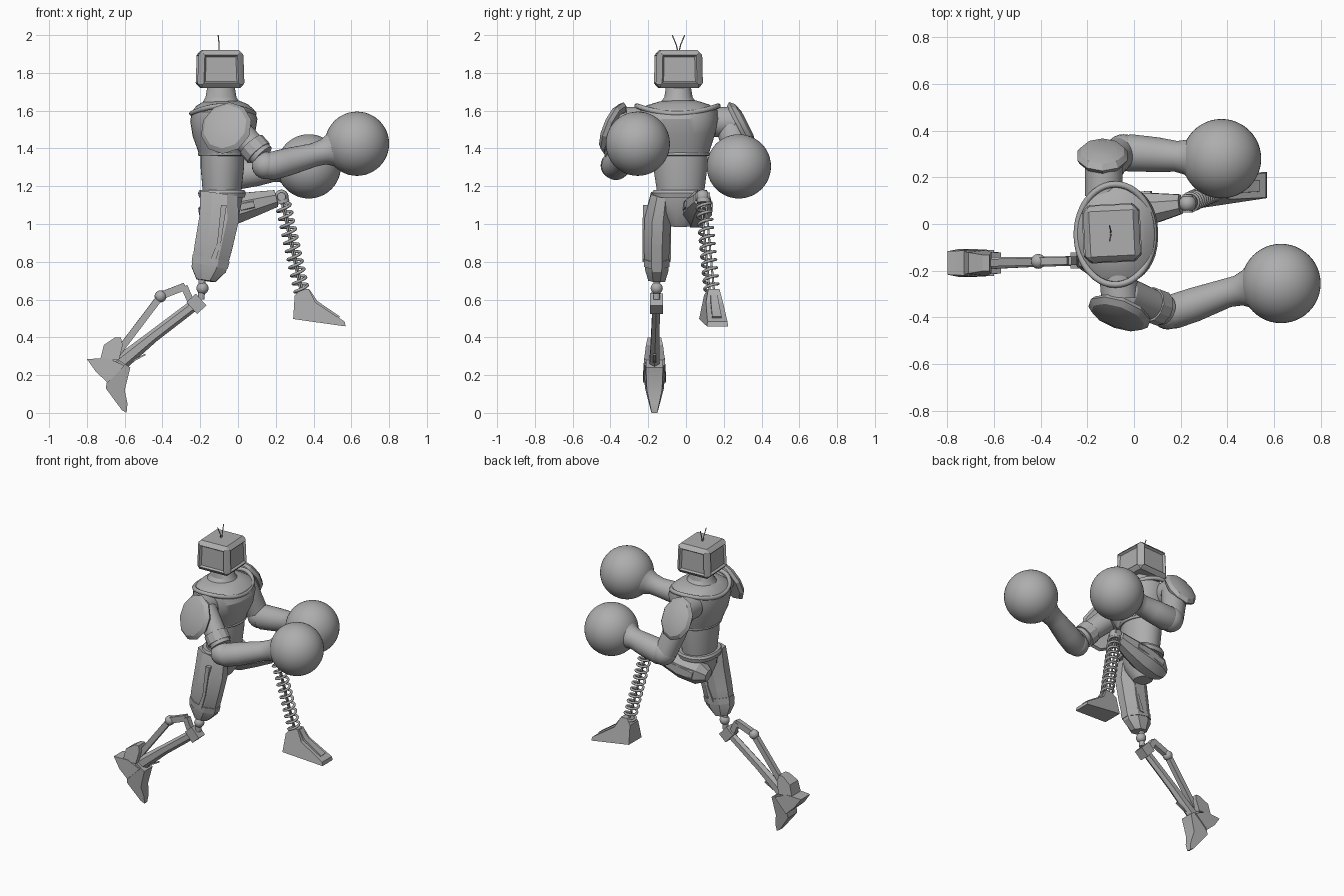
import bpy, bmesh, math
from mathutils import Vector, Matrix

cube = bpy.data.objects.get("Cube")
if cube:
    bpy.data.objects.remove(cube)

grey = bpy.data.materials.new("plain_grey")
grey.use_nodes = True
tone = (.42, .42, .42, 1)
grey.diffuse_color = tone
for node in grey.node_tree.nodes:
    if node.type == 'BSDF_PRINCIPLED':
        node.inputs["Base Color"].default_value = tone
parts = []


def finish(name, bm):
    """Turn a bmesh into a named object with the shared material."""
    bmesh.ops.recalc_face_normals(bm, faces=bm.faces)
    mesh = bpy.data.meshes.new(name)
    bm.to_mesh(mesh)
    bm.free()
    mesh.materials.append(grey)
    obj = bpy.data.objects.new(name, mesh)
    bpy.context.collection.objects.link(obj)
    parts.append(obj)
    return obj


def skin(bm, rings):
    """Bridge equal-sized vertex rings and cap both ends."""
    rings = [[bm.verts.new(p) for p in ring] for ring in rings]
    n = len(rings[0])
    for a, b in zip(rings, rings[1:]):
        for i in range(n):
            j = (i + 1) % n
            bm.faces.new((a[i], a[j], b[j], b[i]))
    bm.faces.new(rings[0])
    bm.faces.new(rings[-1])


def loft(name, stations, sides=32, power=1):
    """Stations are (x, y, z, half width, half height) along a limb."""
    d = (Vector(stations[-1][:3]) - Vector(stations[0][:3])).normalized()
    up = Vector((0, 1, 0)) if abs(d.z) > .8 else Vector((0, 0, 1))
    u = d.cross(up).normalized()
    v = u.cross(d)
    grow = 1 / math.cos(math.pi / sides)
    rings = []
    for x, y, z, *size in stations:
        w, h = size[0], size[-1]
        ring = []
        for i in range(sides):
            a = math.tau * (i + .5) / sides
            c, s = math.cos(a), math.sin(a)
            c = math.copysign(abs(c) ** power, c) * w * grow
            s = math.copysign(abs(s) ** power, s) * h * grow
            ring.append(Vector((x, y, z)) + u * c + v * s)
        rings.append(ring)
    bm = bmesh.new()
    skin(bm, rings)
    return finish(name, bm)


def beam(name, p, q, w, h=None, sides=4):
    h = h or w
    return loft(name, [(*p, w, h), (*q, w, h)], sides)


def ball(name, centre, r, segments=24):
    bm = bmesh.new()
    bmesh.ops.create_uvsphere(bm, u_segments=segments, v_segments=segments // 2,
                              radius=r, matrix=Matrix.Translation(centre))
    return finish(name, bm)


def profile(name, points, y, slant=0):
    """Side outline of (x, z, half thickness) points, spread across y."""
    bm = bmesh.new()
    skin(bm, [[(x, y + slant * x + side * half, z) for x, z, half in points]
              for side in (-1, 1)])
    return finish(name, bm)


def wire(name, points, r, closed=False):
    curve = bpy.data.curves.new(name, 'CURVE')
    curve.dimensions = '3D'
    curve.bevel_depth = r
    curve.bevel_resolution = 2
    curve.use_fill_caps = True
    spline = curve.splines.new('POLY')
    spline.points.add(len(points) - 1)
    for target, p in zip(spline.points, points):
        target.co = (*p, 1)
    spline.use_cyclic_u = closed
    curve.materials.append(grey)
    obj = bpy.data.objects.new(name, curve)
    bpy.context.collection.objects.link(obj)


# Boxy head with sunken side panels
bm = bmesh.new()
bmesh.ops.create_cube(bm, size=1, matrix=Matrix.Diagonal((.225, .23, .2, 1)))
for vert in bm.verts:
    if vert.co.z < 0:
        vert.co.x *= 1.06
        vert.co.y *= 1.04
bmesh.ops.bevel(bm, geom=bm.edges[:], offset=.018, segments=1, affect='EDGES')
panels = [f for f in bm.faces if f.calc_area() > .02 and abs(f.normal.z) < .5]
bmesh.ops.inset_individual(bm, faces=panels, thickness=.012, depth=.006)
bmesh.ops.inset_individual(bm, faces=panels, thickness=.012, depth=-.014)
head = finish("head", bm)
head.location = (-.095, -.04, 1.82)
head.rotation_euler.z = .05
for side in (-1, 1):
    wire("antenna", [(-.1, -.04, 1.9), (-.1, -.04 + side * .012, 1.95),
                     (-.105, -.04 + side * .033, 2)], .003)

# Neck, chest, waist and pelvis
loft("neck", [(-.09, -.04, 1.6, .12, .13), (-.09, -.04, 1.64, .1, .1),
              (-.09, -.04, 1.67, .082, .075), (-.09, -.04, 1.74, .07, .064)])
loft("chest", [(-.09, -.04, 1.65, .095, .1), (-.085, -.045, 1.63, .135, .165),
               (-.08, -.045, 1.6, .165, .21), (-.075, -.045, 1.55, .178, .215),
               (-.075, -.042, 1.47, .165, .195), (-.08, -.035, 1.4, .135, .165),
               (-.08, -.035, 1.365, .125, .155)], 40, .9)
loft("waist", [(-.083, -.03, 1.38, .115, .145), (-.083, -.03, 1.3, .115, .143),
               (-.085, -.028, 1.17, .102, .125)], 40)
loft("belt", [(-.085, -.03, 1.18, .118, .14), (-.085, -.03, 1.165, .127, .147),
              (-.085, -.03, 1.14, .12, .142)], 24, .85)
loft("pelvis", [(-.085, -.03, 1.15, .11, .13), (-.09, -.03, 1.07, .1, .11),
                (-.1, -.03, .99, .06, .06)], 12)
rim = [math.tau * i / 48 for i in range(48)]
wire("collar", [(-.08 + .165 * math.cos(a), -.045 + .215 * math.sin(a),
                 1.585 + .04 * math.sin(a) ** 2) for a in rim], .014, True)
wire("chest_rim", [(-.08 + .124 * math.cos(a), -.035 + .154 * math.sin(a), 1.37)
                   for a in rim], .009, True)


def guard(name, centre, normal, w, h):
    """Faceted shoulder shell facing outwards."""
    n = Vector(normal).normalized()
    steps = ((-.012, .9), (.008, 1), (.03, .85), (.045, .5))
    loft(name, [(*(Vector(centre) + n * t), w * k, h * k) for t, k in steps], 10)


# Right arm, reaching forward
beam("right_shoulder", (-.07, -.2, 1.54), (-.06, -.32, 1.54), .08, sides=28)
beam("right_shoulder_hub", (-.06, -.3, 1.54), (-.058, -.335, 1.54), .05, sides=20)
loft("right_upper_arm", [(-.07, -.29, 1.56, .05), (-.04, -.3, 1.53, .075),
                         (.06, -.34, 1.43, .068), (.13, -.37, 1.36, .065)])
loft("right_elbow_cuff", [(.07, -.345, 1.42, .075), (.11, -.36, 1.375, .075)], 12)
ball("right_elbow", (.145, -.38, 1.31), .072)
loft("right_forearm", [(.13, -.39, 1.3, .06), (.17, -.375, 1.305, .074),
                       (.26, -.345, 1.328, .073), (.4, -.295, 1.365, .062),
                       (.45, -.285, 1.38, .066), (.49, -.28, 1.39, .085),
                       (.53, -.275, 1.4, .12)])
ball("right_glove", (.63, -.255, 1.425), .17, 48)
guard("right_shoulder_guard", (-.06, -.375, 1.505), (-.3, -.85, .36), .135, .14)

# Left arm, upper arm hanging and forearm level
beam("left_shoulder", (-.13, .12, 1.54), (-.13, .26, 1.54), .08, sides=28)
beam("left_shoulder_hub", (-.13, .25, 1.54), (-.13, .28, 1.54), .05, sides=20)
loft("left_upper_arm", [(-.13, .22, 1.58, .05), (-.13, .23, 1.53, .078),
                        (-.1, .27, 1.4, .075), (-.06, .305, 1.27, .07)])
ball("left_elbow", (-.045, .305, 1.262), .08)
loft("left_forearm", [(-.06, .31, 1.255, .06), (-.02, .305, 1.26, .08),
                      (.1, .297, 1.275, .074), (.18, .29, 1.288, .066),
                      (.22, .287, 1.294, .074), (.27, .283, 1.3, .11)])
ball("left_glove", (.375, .28, 1.305), .17, 48)
guard("left_shoulder_guard", (-.135, .285, 1.515), (0, .88, .45), .108, .135)

# Right leg, pushing off behind
loft("right_thigh", [(-.1, -.13, 1.16, .1, .055), (-.1, -.15, 1.03, .105, .07),
                     (-.13, -.155, .88, .1, .068), (-.155, -.155, .76, .092, .062),
                     (-.17, -.155, .7, .05, .045)], 8)
loft("right_thigh_band", [(-.142, -.155, .82, .1, .069),
                          (-.15, -.155, .78, .097, .067)], 8)
profile("right_thigh_strip", [(-.09, 1.1, .073), (-.06, 1.1, .073), (-.09, .9, .076),
                              (-.12, .8, .074), (-.15, .8, .074), (-.11, .9, .076)],
        -.155)
ball("right_knee", (-.188, -.155, .66), .032)
beam("right_knee_pin", (-.19, -.155, .72), (-.195, -.155, .6), .018, sides=12)
beam("right_knee_block", (-.195, -.157, .6), (-.245, -.157, .555), .034, .042)
loft("right_shin", [(-.22, -.157, .58, .02, .026), (-.45, -.163, .405, .022, .028),
                    (-.64, -.168, .25, .026, .038)], 6)
beam("right_link_upper", (-.25, -.157, .59), (-.285, -.157, .67), .018)
beam("right_link_top", (-.28, -.157, .67), (-.41, -.16, .62), .016, .02)
ball("right_link_joint", (-.41, -.16, .617), .032, 16)
beam("right_link_rear", (-.41, -.16, .617), (-.65, -.167, .3), .016, .018)
foot_y = -.167
profile("right_ankle", [(-.65, .4, .035), (-.62, .4, .035), (-.61, .36, .045),
                        (-.63, .28, .055), (-.73, .28, .05), (-.71, .36, .045)], foot_y)
profile("right_heel", [(-.8, .285, .05), (-.69, .29, .055), (-.6, .25, .055),
                       (-.69, .16, .06), (-.75, .215, .06)], foot_y)
profile("right_toe", [(-.63, .28, .045), (-.57, .24, .045), (-.6, .12, .04),
                      (-.585, .05, .025), (-.59, 0, .015), (-.615, .015, .02),
                      (-.7, .13, .05), (-.69, .19, .055)], foot_y)
beam("right_spur", (-.62, foot_y, .24), (-.49, foot_y, .31), .008, .004)

# Left leg, raised thigh with a coil below the knee
loft("left_thigh", [(-.2, .04, 1.045, .04, .04), (-.14, .05, 1.06, .07, .08),
                    (-.02, .06, 1.08, .078, .08), (.1, .07, 1.11, .062, .062),
                    (.2, .085, 1.135, .042, .045)], 8)
loft("left_thigh_panel", [(-.13, .05, 1.06, .082, .05), (.08, .068, 1.105, .074, .035)], 8)
ball("left_knee", (.23, .088, 1.145), .037)
beam("left_knee_pin", (.23, .05, 1.145), (.23, .126, 1.145), .022, sides=16)
top, bottom = Vector((.238, .093, 1.11)), Vector((.338, .137, .64))
turn = (bottom - top).to_track_quat('Z', 'Y')
turns, steps = 11, 18
coil = []
for i in range(turns * steps + 1):
    a = math.tau * i / steps
    offset = turn @ Vector((.037 * math.cos(a), .037 * math.sin(a), 0))
    coil.append(top.lerp(bottom, i / (turns * steps)) + offset)
wire("left_coil", coil, .008)
for side in (-1, 1):
    shift = turn @ Vector((side * .013, 0, 0))
    wire("left_inner_rod", [top + shift, bottom + shift], .006)
beam("left_coil_cap", top + Vector((-.005, 0, .02)), top, .036, sides=16)
profile("left_foot", [(.3, .62, .045), (.33, .655, .03), (.375, .655, .03),
                      (.41, .585, .045), (.565, .483, .053), (.57, .458, .056),
                      (.292, .497, .07)], .11, .1)
profile("left_foot_ridge", [(.335, .64, .018), (.38, .652, .018), (.42, .592, .02),
                            (.54, .51, .025), (.52, .49, .025)], .11, .1)

# Smooth the rounded parts, keep facets crisp
bpy.ops.object.select_all(action='DESELECT')
for obj in parts:
    obj.select_set(True)
bpy.context.view_layer.objects.active = parts[0]
bpy.ops.object.shade_smooth_by_angle(angle=math.radians(28))
